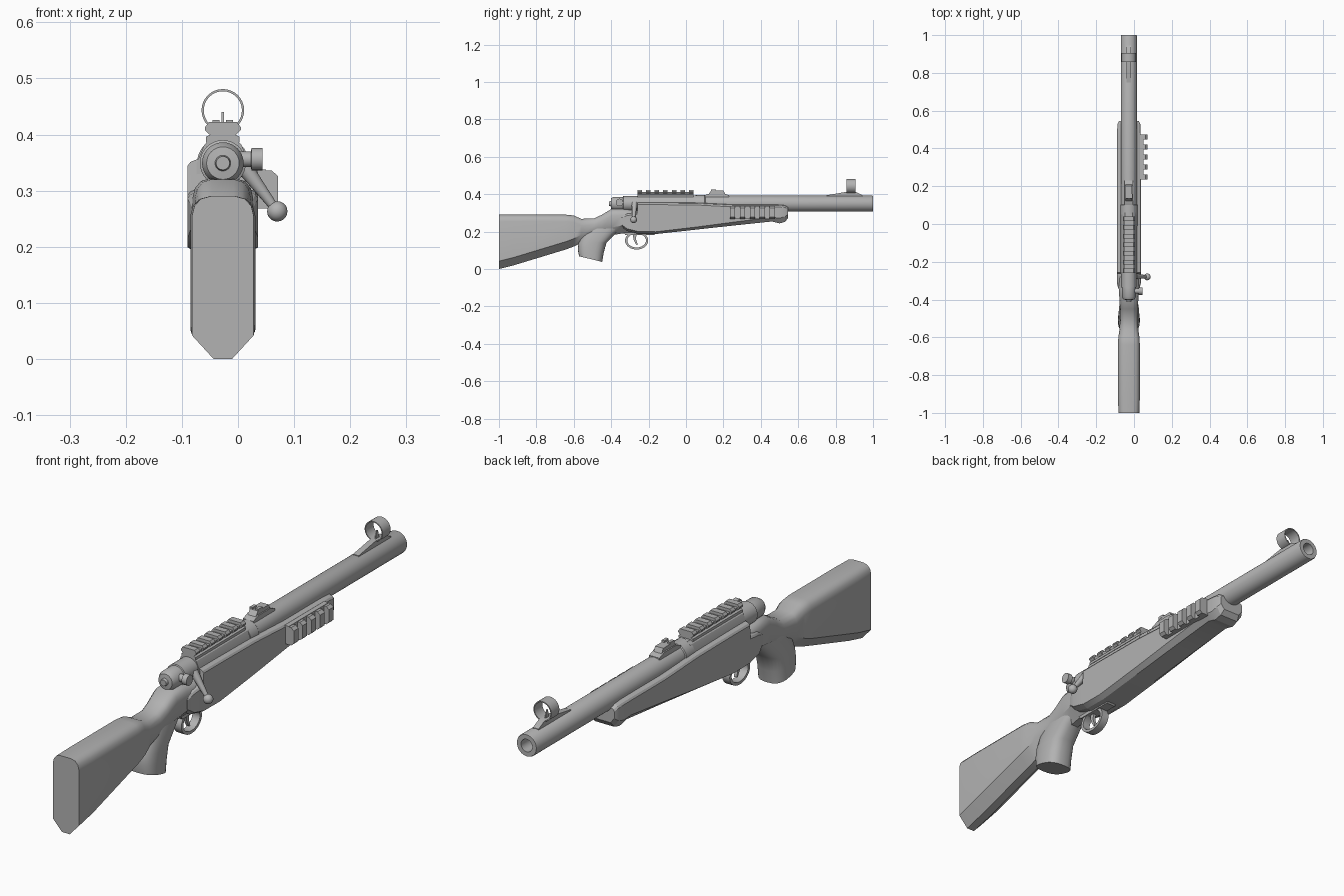
import bpy, bmesh, math
from mathutils import Vector

cube = bpy.data.objects.get("Cube")
if cube:
    bpy.data.objects.remove(cube, do_unlink=True)

CX = -0.027   # centre line of the gun
AXIS = 0.349  # height of the bore

metal = bpy.data.materials.new("plain_grey")
metal.use_nodes = True
GREY = (0.45, 0.45, 0.45, 1)
metal.diffuse_color = GREY
metal.node_tree.nodes["Principled BSDF"].inputs["Base Color"].default_value = GREY


def finish(name, bm, angle=30):
    bmesh.ops.recalc_face_normals(bm, faces=bm.faces)
    mesh = bpy.data.meshes.new(name)
    bm.to_mesh(mesh)
    bm.free()
    mesh.materials.append(metal)
    obj = bpy.data.objects.new(name, mesh)
    bpy.context.collection.objects.link(obj)
    bpy.ops.object.select_all(action='DESELECT')
    obj.select_set(True)
    bpy.context.view_layer.objects.active = obj
    bpy.ops.object.shade_smooth_by_angle(angle=math.radians(angle))
    return obj


def loft(name, rings, closed=False, angle=30):
    """Skin rings of points; cap the ends, or join last to first."""
    bm = bmesh.new()
    rows = [[bm.verts.new(p) for p in ring] for ring in rings]
    pairs = list(zip(rows, rows[1:]))
    if closed:
        pairs.append((rows[-1], rows[0]))
    else:
        bm.faces.new(rows[0])
        bm.faces.new(rows[-1])
    for a, b in pairs:
        for i in range(len(a)):
            j = (i + 1) % len(a)
            bm.faces.new((a[i], a[j], b[j], b[i]))
    return finish(name, bm, angle)


def prism_y(name, half, y0, y1):
    """Mirror a half profile (x, z) and extrude it along y."""
    outline = half + [(-x, z) for x, z in reversed(half)]
    return loft(name, [[(CX + x, y, z) for x, z in outline] for y in (y0, y1)])


def prism_x(name, profile, half_width):
    """Extrude a side profile (y, z) across the width."""
    return loft(name, [[(CX + s * half_width, y, z) for y, z in profile] for s in (-1, 1)])


def box(name, x0, x1, y0, y1, z0, z1):
    corners = [(x0, z0), (x1, z0), (x1, z1), (x0, z1)]
    return loft(name, [[(x, y, z) for x, z in corners] for y in (y0, y1)])


def lathe(name, profile, centre, direction=(0, 1, 0), sides=32, closed=False):
    """Turn (distance, radius) points round an axis."""
    turn = Vector(direction).to_track_quat('Z', 'Y')
    rings = []
    for d, r in profile:
        ring = []
        for i in range(sides):
            a = math.tau * i / sides
            ring.append(Vector(centre) + turn @ Vector((r * math.cos(a), r * math.sin(a), d)))
        rings.append(ring)
    return loft(name, rings, closed)


def stock_ring(y, w, zb, zt, round_top, chamfer, foot):
    half = [(w * foot, zb), (w, zb + chamfer), (w, zt - round_top),
            (w * 0.92, zt - round_top * 0.5), (w * 0.72, zt - round_top * 0.14), (w * 0.4, zt)]
    outline = half + [(-x, z) for x, z in reversed(half)]
    return [(CX + x, y, z) for x, z in outline]


# Shoulder stock and wrist: y, half width, bottom, top
butt = [(-1, .055, 0, .29), (-.92, .058, .02, .29), (-.64, .058, .105, .29),
        (-.6, .056, .12, .286), (-.56, .05, .14, .268), (-.49, .046, .16, .271),
        (-.45, .047, .17, .29), (-.4, .05, .18, .32), (-.34, .054, .19, .322),
        (-.25, .055, .192, .31)]
loft("shoulder_stock", [stock_ring(*s, .035, .042, .3) for s in butt], angle=40)

# Pistol grip: height, rear, front, half width, tilt of the ring
grip = [(.23, -.53, -.33, .045, 0), (.185, -.56, -.38, .053, 0), (.14, -.575, -.425, .056, 0),
        (.095, -.578, -.44, .058, .008), (.053, -.572, -.448, .058, .015)]
rings = []
for z, y0, y1, w, tilt in grip:
    ring = []
    for i in range(28):
        a = math.tau * i / 28
        c, s = math.cos(a), math.sin(a)
        c = math.copysign(abs(c) ** 0.75, c)
        s = math.copysign(abs(s) ** 0.75, s)
        ring.append((CX + w * s, (y0 + y1) / 2 + (y1 - y0) / 2 * c, z - tilt * c))
    rings.append(ring)
loft("pistol_grip", rings, angle=45)

# Fore stock, stepped down at the rear to clear the bolt
fore = [(-.345, .055, .225, .285, .012), (-.315, .063, .203, .3, .012),
        (-.262, .063, .19, .305, .012), (-.258, .063, .188, .358, .012),
        (-.16, .063, .187, .358, .012), (.06, .063, .211, .356, .014),
        (.25, .063, .232, .346, .018), (.46, .063, .254, .346, .022),
        (.5, .062, .244, .345, .028), (.53, .06, .252, .342, .028),
        (.545, .052, .272, .332, .02)]
loft("fore_stock", [stock_ring(y, w, b, t, .014, c, .68) for y, w, b, t, c in fore], angle=25)

# Receiver and barrel
prism_y("receiver", [(.047, .3), (.047, .348), (.033, .382), (.02, .392)], -.26, .06)
lathe("barrel", [(.0, .043), (.995, .043), (1, .041), (1, .024), (.8, .024)], (CX, 0, AXIS))
lathe("barrel_collar", [(.05, .046), (.1, .046), (.104, .043)], (CX, 0, AXIS))

# Bolt with its rear cap, handle and safety
lathe("bolt", [(-.25, .041), (-.335, .041), (-.337, .037), (-.385, .037), (-.4, .029),
               (-.402, .014), (-.413, .012)], (CX, 0, AXIS))
root, knob = Vector((.005, -.275, .35)), Vector((.07, -.28, .263))
reach = (knob - root).length
lathe("bolt_handle", [(0, .016), (reach * .4, .012), (reach, .007)], root, knob - root, 16)
ball = [(-.018 * math.cos(math.pi * t / 10), .018 * math.sin(math.pi * t / 10) + .0003)
        for t in range(11)]
lathe("bolt_knob", ball, knob, knob - root, 20)
lathe("safety_knob", [(0, .014), (.025, .014), (.026, .02), (.046, .02)],
      (-.002, -.355, .356), (1, 0, 0), 20)

# Top rail with cross teeth
prism_y("top_rail_base", [(.03, .386), (.03, .396), (.022, .4), (.026, .411)], -.26, .04)
for i in range(7):
    y = -.26 + i * .046
    prism_y("top_rail_tooth", [(.024, .4), (.032, .408), (.032, .413), (.025, .422)], y, y + .024)

# Side rail with cross teeth
box("side_rail_base", .03, .05, .235, .475, .268, .338)
for i in range(5):
    y = .235 + i * .053
    loft("side_rail_tooth", [[(x, v, z) for x, z in
                              ((.045, .268), (.06, .268), (.071, .278), (.071, .326), (.06, .336), (.045, .336))]
                             for v in (y, y + .028)])

# Rear sight
prism_x("rear_sight_base", [(.1, .38), (.1, .394), (.13, .405), (.2, .405), (.23, .394), (.23, .38)], .022)
prism_x("rear_sight_leaf", [(.12, .4), (.135, .419), (.2, .419), (.21, .4)], .017)
for side in (-1, 1):
    x = CX + side * .012
    box("rear_sight_ear", x - .006, x + .006, .135, .16, .415, .426)

# Front sight ramp, post and hood
prism_x("front_sight_ramp", [(.75, .385), (.75, .394), (.85, .411), (.91, .411), (.945, .394), (.945, .385)], .012)
prism_x("front_sight_post", [(.865, .405), (.875, .44), (.88, .44), (.89, .405)], .002)
lathe("front_sight_hood", [(.857, .038), (.905, .038), (.905, .034), (.857, .034)],
      (CX, 0, .443), closed=True)

# Trigger guard and trigger
rings = []
for i in range(32):
    a = math.tau * i / 32
    c, s = math.cos(a), math.sin(a)
    rings.append([(CX + x, -.264 + ry * c, .152 + rz * s)
                  for x, ry, rz in ((-.016, .062, .048), (.016, .062, .048),
                                    (.016, .05, .037), (-.016, .05, .037))])
loft("trigger_guard", rings, closed=True)
prism_x("trigger_guard_mount", [(-.34, .205), (-.325, .182), (-.17, .182), (-.15, .2)], .02)
prism_x("trigger", [(-.285, .19), (-.28, .155), (-.265, .128), (-.258, .13), (-.267, .157), (-.265, .19)], .006)
